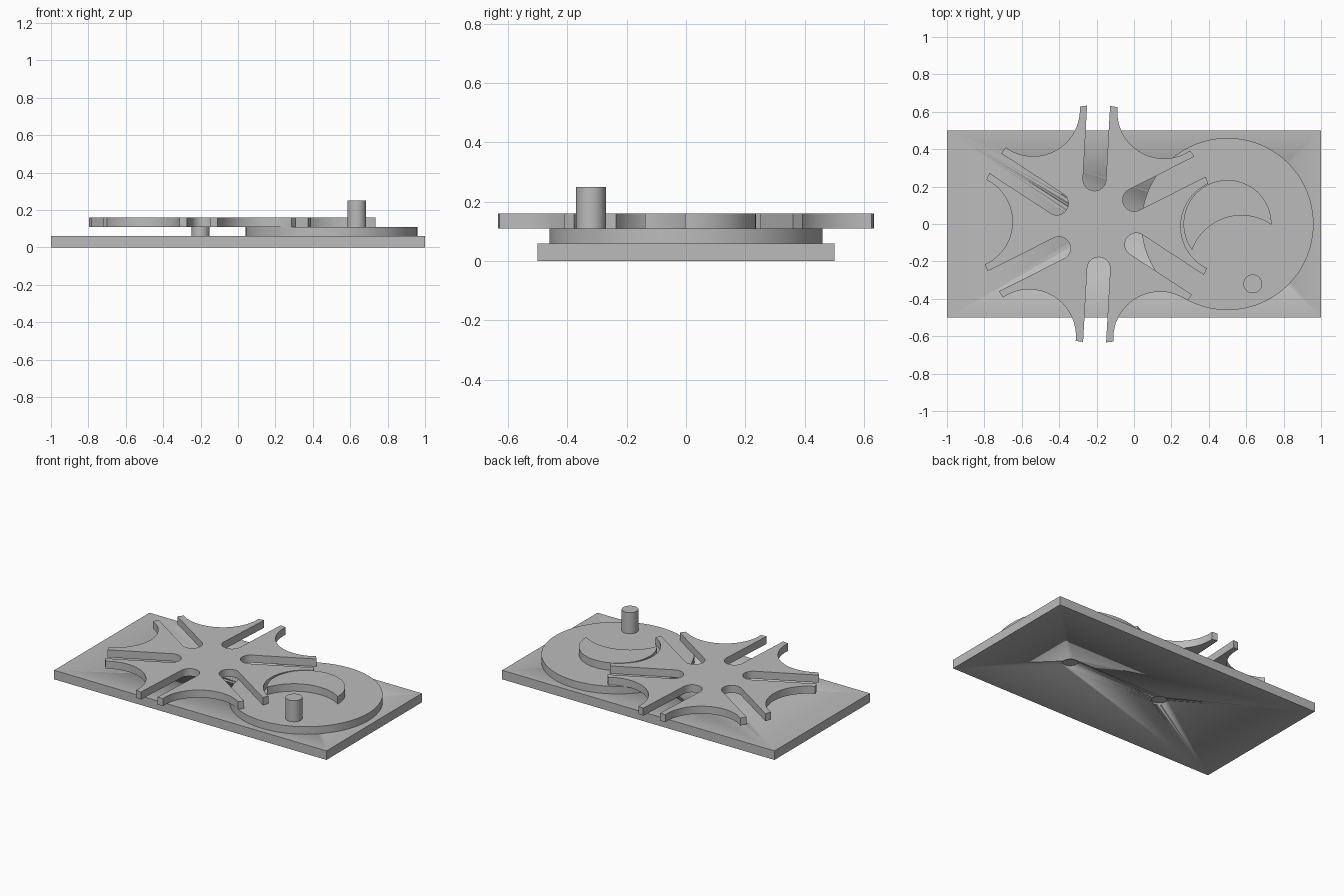
import bpy, bmesh
from math import sin, cos, acos, asin, sqrt, pi, radians, atan2

if "Cube" in bpy.data.objects:
    bpy.data.objects.remove(bpy.data.objects["Cube"])

grey = bpy.data.materials.new("plain grey")
grey.use_nodes = True
colour = (0.5, 0.5, 0.5, 1)
grey.diffuse_color = colour
grey.node_tree.nodes["Principled BSDF"].inputs["Base Color"].default_value = colour


def arc(cx, cy, r, a0, a1, n=32):
    return [(cx + r * cos(a0 + (a1 - a0) * i / n), cy + r * sin(a0 + (a1 - a0) * i / n))
            for i in range(n + 1)]


def circle(x, y, r, n=64):
    return arc(x, y, r, 0, 2 * pi, n)[:-1]


def prism(name, outline, z0, z1):
    """Extrude a counter-clockwise outline from z0 to z1."""
    bm = bmesh.new()
    face = bm.faces.new([bm.verts.new((x, y, z0)) for x, y in outline])
    top = bmesh.ops.extrude_face_region(bm, geom=[face])["geom"]
    bmesh.ops.translate(bm, vec=(0, 0, z1 - z0),
                        verts=[v for v in top if isinstance(v, bmesh.types.BMVert)])
    bmesh.ops.recalc_face_normals(bm, faces=bm.faces)
    mesh = bpy.data.meshes.new(name)
    bm.to_mesh(mesh)
    bm.free()
    obj = bpy.data.objects.new(name, mesh)
    bpy.context.collection.objects.link(obj)
    mesh.materials.append(grey)
    bpy.ops.object.select_all(action='DESELECT')
    obj.select_set(True)
    bpy.context.view_layer.objects.active = obj
    bpy.ops.object.shade_smooth_by_angle(angle=radians(30))
    return obj


WHEEL_X, DRIVE_X = -0.2, 0.5
SPAN = DRIVE_X - WHEEL_X

# Base plate with two shaft holes
base = prism("base_plate", [(-1, -0.5), (1, -0.5), (1, 0.5), (-1, 0.5)], 0, 0.06)
for name, x in (("wheel", WHEEL_X), ("drive", DRIVE_X)):
    cutter = prism(name + "_hole_cutter", circle(x, 0, 0.05), -0.1, 0.2)
    cutter.hide_render = True
    cutter.hide_set(True)
    cut = base.modifiers.new(name + "_hole", 'BOOLEAN')
    cut.operation, cut.object, cut.solver = 'DIFFERENCE', cutter, 'EXACT'
    # Shaft standing in the hole, slightly recessed underneath
    prism(name + "_shaft", circle(x, 0, 0.048), 0.01, 0.11 if name == "wheel" else 0.06)

# Drive disc and its pin
prism("drive_disc", circle(DRIVE_X, 0, 0.46, 96), 0.06, 0.11)
prism("drive_pin", circle(0.635, -0.32, 0.05), 0.11, 0.25)

# Crescent lock: a round boss with a circular bite taken out
boss, bite = 0.235, 0.2825
bx, by = 0.075, -0.237
dist = sqrt(bx * bx + by * by)
aim = atan2(by, bx)
half_boss = acos((boss ** 2 + dist ** 2 - bite ** 2) / (2 * boss * dist))
half_bite = acos((bite ** 2 + dist ** 2 - boss ** 2) / (2 * bite * dist))
outer = arc(DRIVE_X, 0, boss, aim + half_boss, aim + 2 * pi - half_boss, 48)
inner = arc(DRIVE_X + bx, by, bite, aim + pi + half_bite, aim + pi - half_bite)
# the bite arc runs back from the last horn to the first
if (inner[0][0] - outer[-1][0]) ** 2 + (inner[0][1] - outer[-1][1]) ** 2 > 0.001:
    inner.reverse()
prism("crescent_lock", outer + inner[1:-1], 0.11, 0.16)

# Six-slot star wheel: each sector is a concave arc followed by a slot
R, BITE, SLOT, OFFSET, DEPTH = 0.635, 0.25, 0.0615, 0.0246, 0.238
SLOT_ANGLE, TURN = radians(26.8), radians(-1)
half = acos((BITE ** 2 + SPAN ** 2 - R ** 2) / (2 * BITE * SPAN))


def turned(points, a):
    return [(x * cos(a) - y * sin(a), x * sin(a) + y * cos(a)) for x, y in points]


concave = turned(arc(SPAN, 0, BITE, pi + half, pi - half), TURN)
right, left = OFFSET - SLOT, OFFSET + SLOT
slot = [(sqrt(R * R - right * right), right)]
slot += arc(DEPTH, OFFSET, SLOT, -pi / 2, -3 * pi / 2, 20)
slot += [(sqrt(R * R - left * left), left)]
sector = concave + turned(slot, SLOT_ANGLE)
outline = []
for k in range(6):
    outline += turned(sector, k * pi / 3)
prism("star_wheel", [(x + WHEEL_X, y) for x, y in outline], 0.11, 0.16)
